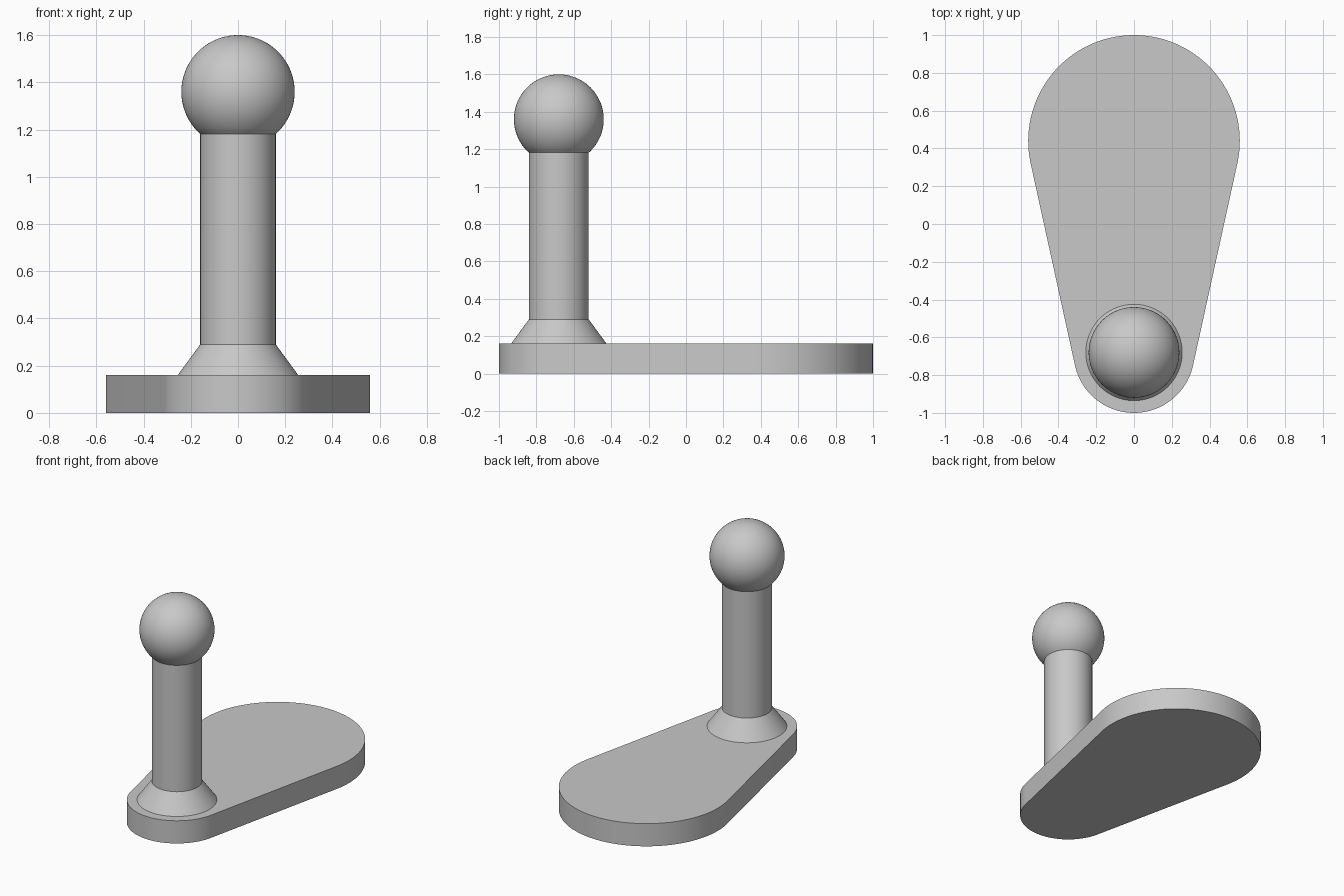
import bpy, bmesh, math

if "Cube" in bpy.data.objects:
    bpy.data.objects.remove(bpy.data.objects["Cube"])

# One plain grey for every part
grey = bpy.data.materials.new("plain_grey")
grey.use_nodes = True
colour = (0.58, 0.58, 0.58, 1)
grey.diffuse_color = colour
for node in grey.node_tree.nodes:
    if node.type == 'BSDF_PRINCIPLED':
        node.inputs["Base Color"].default_value = colour

POST_Y = -0.68      # post axis, also the centre of the plate's small end
PLATE_TOP = 0.16
POST_R = 0.16
BALL_R, BALL_Z = 0.24, 1.36
NECK_Z = BALL_Z - math.sqrt(BALL_R**2 - POST_R**2)


def finish(bm, name, location=(0, 0, 0)):
    bmesh.ops.remove_doubles(bm, verts=bm.verts, dist=1e-5)
    bmesh.ops.recalc_face_normals(bm, faces=bm.faces)
    mesh = bpy.data.meshes.new(name)
    bm.to_mesh(mesh)
    bm.free()
    mesh.materials.append(grey)
    obj = bpy.data.objects.new(name, mesh)
    obj.location = location
    bpy.context.collection.objects.link(obj)
    bpy.ops.object.select_all(action='DESELECT')
    obj.select_set(True)
    bpy.context.view_layer.objects.active = obj
    bpy.ops.object.shade_smooth_by_angle(angle=math.radians(30))
    return obj


def lathe(name, profile, steps=96):
    """Turn a list of (radius, height) points around the post axis."""
    bm = bmesh.new()
    verts = [bm.verts.new((r, 0, z)) for r, z in profile]
    edges = [bm.edges.new(pair) for pair in zip(verts, verts[1:])]
    bmesh.ops.spin(bm, geom=verts + edges, cent=(0, 0, 0), axis=(0, 0, 1),
                   angle=math.tau, steps=steps)
    return finish(bm, name, (0, POST_Y, 0))


def arc(radius, centre, start, end, steps):
    """Points (across, along) on an arc whose centre lies on the second axis."""
    angles = [start + (end - start) * i / steps for i in range(steps + 1)]
    return [(radius * math.cos(a), centre + radius * math.sin(a)) for a in angles]


# Base plate: two round ends joined by tangent straight sides
big_r, big_y, small_r = 0.56, 0.44, 0.32
lean = math.asin((big_r - small_r) / (big_y - POST_Y))
outline = (arc(big_r, big_y, -lean, math.pi + lean, 64)
           + arc(small_r, POST_Y, math.pi + lean, math.tau - lean, 48))
bm = bmesh.new()
bottom = bm.faces.new([bm.verts.new((x, y, 0)) for x, y in outline])
raised = bmesh.ops.extrude_face_region(bm, geom=[bottom], use_keep_orig=True)
bmesh.ops.translate(bm, vec=(0, 0, PLATE_TOP),
                    verts=[v for v in raised["geom"] if isinstance(v, bmesh.types.BMVert)])
finish(bm, "base_plate")

# Flared foot, straight post and ball knob
lathe("post_foot", [(0.255, PLATE_TOP), (POST_R, 0.29)])
lathe("post_shaft", [(POST_R, 0.29), (POST_R, NECK_Z)])
neck_angle = -math.acos(POST_R / BALL_R)
lathe("ball_knob", arc(BALL_R, BALL_Z, neck_angle, math.pi / 2, 40))
